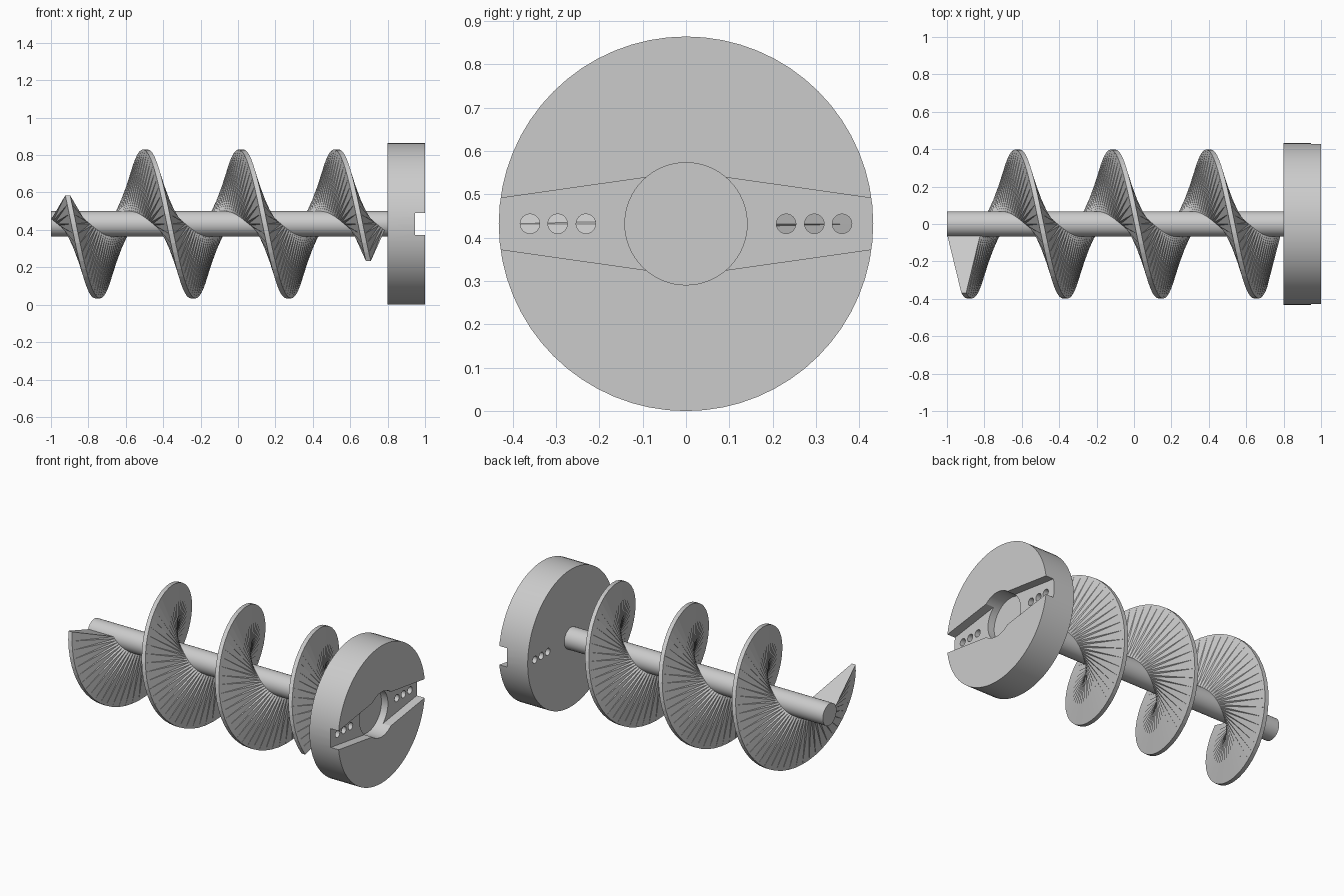
import bpy, bmesh
from math import cos, sin, pi, radians

default = bpy.data.objects.get("Cube")
if default:
    bpy.data.objects.remove(default, do_unlink=True)

AXIS_Z = 0.432          # height of the rotation axis

steel = bpy.data.materials.new("grey steel")
steel.use_nodes = True
GREY = (0.6, 0.6, 0.6, 1)
steel.diffuse_color = GREY
steel.node_tree.nodes["Principled BSDF"].inputs["Base Color"].default_value = GREY


def circle(radius, n, x, cy=0.0):
    return [(x, cy + radius * cos(2 * pi * i / n), radius * sin(2 * pi * i / n))
            for i in range(n)]


def loft(name, outlines):
    """Skin a row of closed outlines and cap both ends."""
    bm = bmesh.new()
    rings = [[bm.verts.new((x, y, z + AXIS_Z)) for x, y, z in outline]
             for outline in outlines]
    sides = []
    for a, b in zip(rings, rings[1:]):
        n = len(a)
        for i in range(n):
            j = (i + 1) % n
            sides.append(bm.faces.new((a[i], a[j], b[j], b[i])))
    bm.faces.new(rings[0])
    bm.faces.new(rings[-1])
    bmesh.ops.recalc_face_normals(bm, faces=bm.faces)
    # Twisted sides become flat facets
    bmesh.ops.triangulate(bm, faces=sides, quad_method='SHORT_EDGE')
    mesh = bpy.data.meshes.new(name)
    bm.to_mesh(mesh)
    bm.free()
    mesh.materials.append(steel)
    obj = bpy.data.objects.new(name, mesh)
    bpy.context.collection.objects.link(obj)
    return obj


def cylinder(name, radius, n, x0, x1, cy=0.0):
    return loft(name, [circle(radius, n, x, cy) for x in (x0, x1)])


def activate(obj):
    bpy.ops.object.select_all(action='DESELECT')
    obj.select_set(True)
    bpy.context.view_layer.objects.active = obj


def cut(target, cutter):
    cutter.hide_render = True
    mod = target.modifiers.new("cut", 'BOOLEAN')
    mod.operation = 'DIFFERENCE'
    mod.solver = 'EXACT'
    mod.object = cutter
    activate(target)
    bpy.ops.object.modifier_apply(modifier=mod.name)
    bpy.data.objects.remove(cutter, do_unlink=True)


def smooth(obj):
    activate(obj)
    bpy.ops.object.shade_smooth_by_angle(angle=radians(30))


# Drive disc with a tapered cross slot, a deeper hub pocket and six through holes
disc = cylinder("drive_disc", 0.432, 64, 0.8, 1.0)
slot = [(0.45, 0.056), (0, 0.12), (-0.45, 0.056),
        (-0.45, -0.056), (0, -0.12), (0.45, -0.056)]
cut(disc, loft("slot_cutter", [[(x, y, z) for y, z in slot] for x in (0.945, 1.1)]))
cut(disc, cylinder("hub_cutter", 0.141, 64, 0.9, 1.1))
for side in (-1, 1):
    for y in (0.231, 0.296, 0.36):
        cut(disc, cylinder("hole_cutter", 0.0225, 24, 0.7, 1.1, side * y))
smooth(disc)

# Central shaft
smooth(cylinder("shaft", 0.068, 48, -1.0, 0.82))

# Screw flight: a tapered thread profile, thick at the shaft and thin at the rim,
# swept along a helix in flat facets
PITCH = 0.511
MID_X = -0.112          # where the flight points straight back
FACETS = 48             # facets per turn
PROFILE = [(-0.088, 0.064), (-0.013, 0.398), (0.013, 0.398), (0.088, 0.064)]
outlines = []
for i in range(-75, 77):
    turn = i / FACETS
    a = 2 * pi * turn
    outlines.append([(MID_X + turn * PITCH + dx, r * cos(a), r * sin(a))
                     for dx, r in PROFILE])
loft("screw_flight", outlines)
